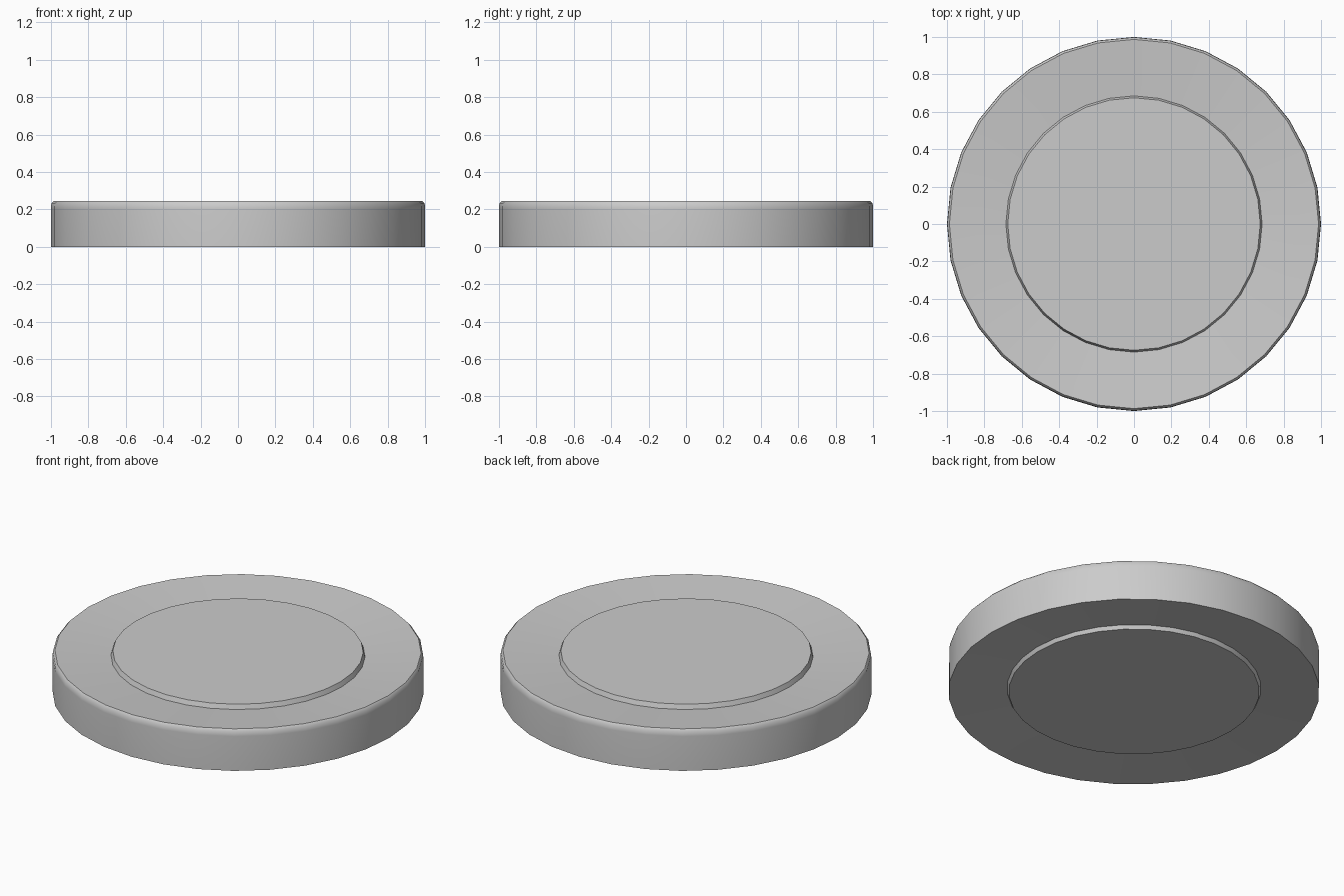
import bpy, bmesh, math

if "Cube" in bpy.data.objects:
    bpy.data.objects.remove(bpy.data.objects["Cube"])

SIDES = 32


def lathe(name, profile):
    """Revolve an (r, z) profile around z; ends on the axis become flat caps."""
    bm = bmesh.new()
    rings = []
    for r, z in profile:
        rings.append([bm.verts.new((r * math.cos(2 * math.pi * i / SIDES),
                                    r * math.sin(2 * math.pi * i / SIDES), z))
                      for i in range(SIDES)])
    for a, b in zip(rings, rings[1:]):
        for i in range(SIDES):
            j = (i + 1) % SIDES
            bm.faces.new((a[i], a[j], b[j], b[i]))
    bm.faces.new(rings[0][::-1])
    bm.faces.new(rings[-1])
    bmesh.ops.recalc_face_normals(bm, faces=bm.faces)
    mesh = bpy.data.meshes.new(name)
    bm.to_mesh(mesh)
    bm.free()
    obj = bpy.data.objects.new(name, mesh)
    bpy.context.collection.objects.link(obj)
    bpy.context.view_layer.objects.active = obj
    obj.select_set(True)
    bpy.ops.object.shade_smooth_by_angle(angle=math.radians(50))
    obj.select_set(False)
    return obj


# Round body: flat raised centres, dished rings on both faces, soft upper rim
lathe("round_disc", [
    (0.675, 0.0), (0.685, 0.022),       # bottom centre and its step
    (1.0, 0.0),                         # lower rim
    (1.0, 0.205), (0.998, 0.232), (0.987, 0.244),  # side and softened upper rim
    (0.685, 0.218), (0.675, 0.245),     # top step and centre
])
